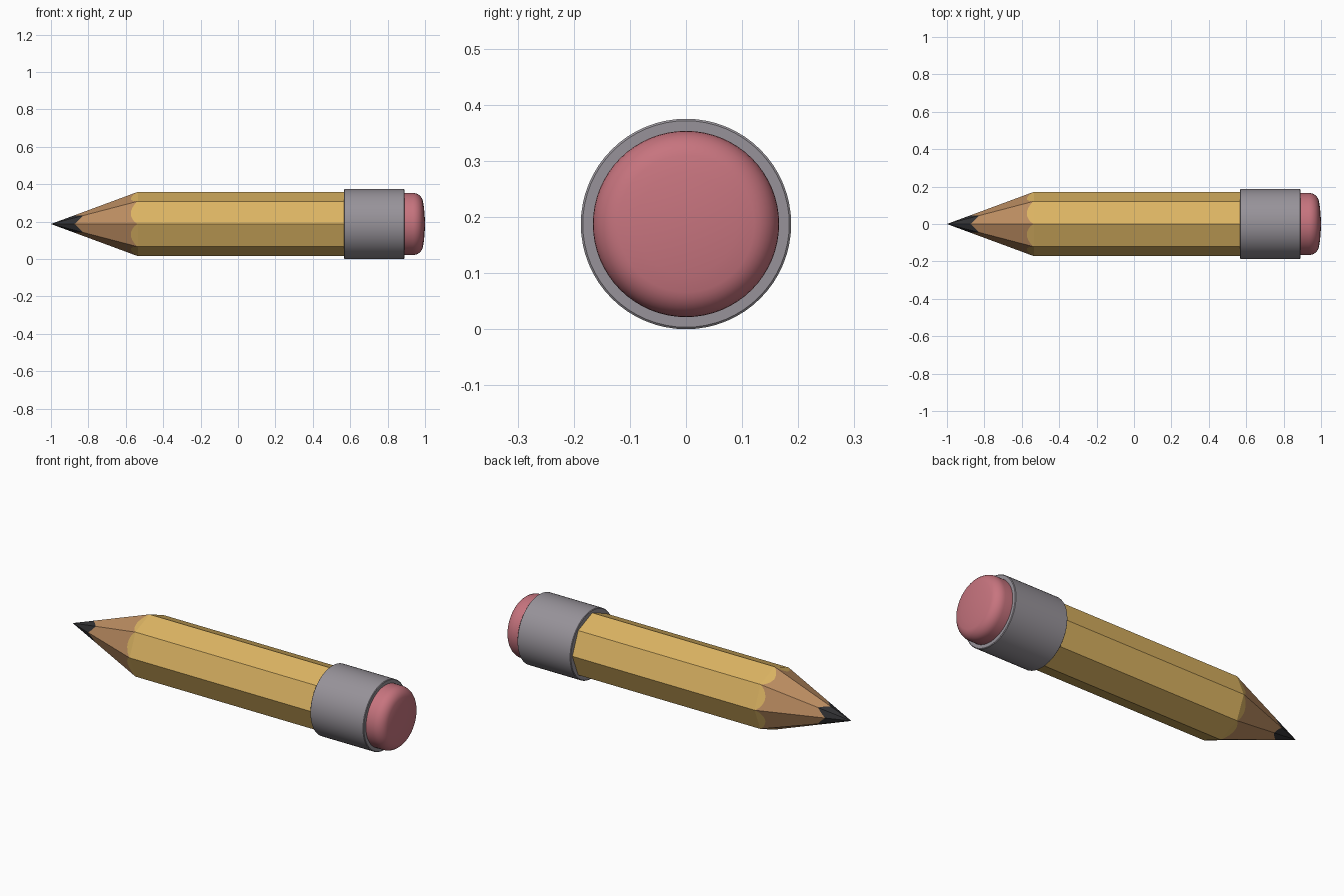
import bpy, bmesh
from math import sin, cos, pi, tau, radians

cube = bpy.data.objects.get("Cube")
if cube:
    bpy.data.objects.remove(cube, do_unlink=True)

CENTRE_Z = 0.1875
SIDES, STEPS = 8, 8
RADIUS, KINK, TIP = 0.172, -0.535, -1.0


def material(name, rgb):
    mat = bpy.data.materials.new(name)
    mat.use_nodes = True
    mat.diffuse_color = (*rgb, 1)
    mat.node_tree.nodes["Principled BSDF"].inputs["Base Color"].default_value = (*rgb, 1)
    return mat


yellow = material("yellow paint", (0.72, 0.46, 0.125))
tan = material("bare wood", (0.50, 0.265, 0.12))
black = material("dark lead", (0.03, 0.03, 0.033))
grey = material("grey metal", (0.31, 0.29, 0.32))
pink = material("pink rubber", (0.57, 0.175, 0.21))


def skin(name, rings, mat):
    """Join closed rings of points with quads, merging where rings touch."""
    bm = bmesh.new()
    loops = [[bm.verts.new(p) for p in ring] for ring in rings]
    for a, b in zip(loops, loops[1:]):
        for i in range(len(a)):
            j = (i + 1) % len(a)
            bm.faces.new((a[i], a[j], b[j], b[i]))
    bmesh.ops.remove_doubles(bm, verts=bm.verts, dist=0.0002)
    bmesh.ops.recalc_face_normals(bm, faces=bm.faces)
    mesh = bpy.data.meshes.new(name)
    bm.to_mesh(mesh)
    bm.free()
    mesh.materials.append(mat)
    obj = bpy.data.objects.new(name, mesh)
    obj.location.z = CENTRE_Z
    bpy.context.collection.objects.link(obj)
    return obj


def octagon_ring(x_at):
    """Points round the eight-sided pencil; x_at(side, t) places each one lengthwise."""
    ring = []
    for side in range(SIDES):
        a, b = side * tau / SIDES, (side + 1) * tau / SIDES
        for step in range(STEPS):
            t = step / STEPS
            x = x_at(side, t)
            r = RADIUS * min(1, (x - TIP) / (KINK - TIP))
            ring.append((x, r * (cos(a) * (1 - t) + cos(b) * t),
                         r * (sin(a) * (1 - t) + sin(b) * t)))
    return ring


def lathe(name, profile, mat, segments=64):
    rings = [[(x, r * cos(i * tau / segments), r * sin(i * tau / segments))
              for i in range(segments)] for x, r in profile]
    obj = skin(name, rings, mat)
    bpy.ops.object.select_all(action="DESELECT")
    obj.select_set(True)
    bpy.context.view_layer.objects.active = obj
    bpy.ops.object.shade_smooth_by_angle(angle=radians(35))
    return obj


# Boundaries along the pencil: zigzag lead edge and scalloped paint edge
def lead_edge(side, t):
    return -0.875 + 0.045 * (t if side % 2 == 0 else 1 - t)


def paint_edge(side, t):
    return KINK - 0.003 - 0.035 * sin(pi * t) ** 0.7


tip = octagon_ring(lambda side, t: TIP)
lead = octagon_ring(lead_edge)
paint = octagon_ring(paint_edge)
kink = octagon_ring(lambda side, t: KINK)
end = octagon_ring(lambda side, t: 0.6)

# Sharpened end and painted body
skin("pencil_lead", [tip, lead], black)
skin("sharpened_wood", [lead, paint], tan)
skin("painted_body", [paint, kink, end], yellow)

# Metal band with slightly softened rims
lathe("metal_band", [(0.567, 0), (0.567, 0.184), (0.57, 0.1875), (0.887, 0.1875),
                     (0.89, 0.184), (0.89, 0)], grey)

# Rounded eraser
corner = [(0.935 + 0.055 * sin(a), 0.111 + 0.055 * cos(a))
          for a in (i * pi / 16 for i in range(8))]
lathe("eraser", [(0.87, 0.166)] + corner + [(0.994, 0.09), (0.998, 0.05), (1.0, 0)], pink)
